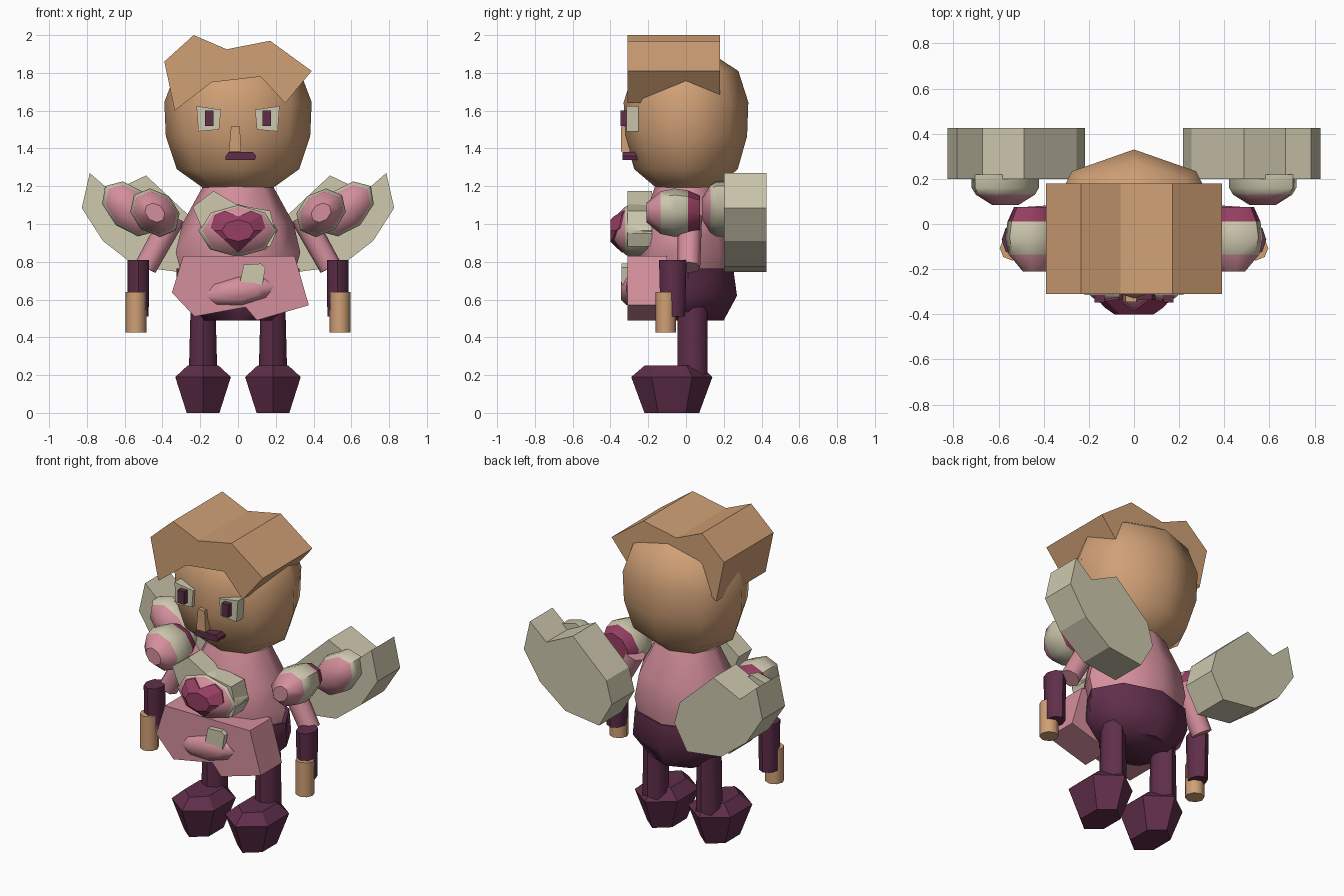
import bpy, bmesh, math
from mathutils import Matrix, Vector

old = bpy.data.objects.get("Cube")
if old:
    bpy.data.objects.remove(old)


def material(name, *srgb):
    col = [((c / 255 + 0.055) / 1.055) ** 2.4 for c in srgb] + [1]
    m = bpy.data.materials.new(name)
    m.use_nodes = True
    m.diffuse_color = col
    m.node_tree.nodes["Principled BSDF"].inputs["Base Color"].default_value = col
    return m


SKIN = material("tan", 208, 160, 118)
PINK = material("pink", 212, 143, 156)
CREAM = material("cream", 206, 200, 174)
PLUM = material("plum", 95, 46, 74)
BERRY = material("berry", 150, 62, 98)


def finish(name, bm, mats, smooth):
    bmesh.ops.recalc_face_normals(bm, faces=bm.faces)
    me = bpy.data.meshes.new(name)
    bm.to_mesh(me)
    bm.free()
    for m in mats:
        me.materials.append(m)
    ob = bpy.data.objects.new(name, me)
    bpy.context.collection.objects.link(ob)
    if smooth:
        bpy.ops.object.select_all(action='DESELECT')
        ob.select_set(True)
        bpy.context.view_layer.objects.active = ob
        bpy.ops.object.shade_smooth_by_angle(angle=math.radians(50))
    return ob


def loft(name, rings, mats, sides=8, mat=Matrix(), bands=None, smooth=True, turn=0):
    """Stack rings (height, y offset, x radius, y radius); bands gives a material per strip."""
    bm = bmesh.new()
    loops = []
    for h, oy, rx, ry in rings:
        angles = [turn + math.tau * i / sides for i in range(sides)]
        loops.append([bm.verts.new(mat @ Vector((rx * math.cos(a), oy + ry * math.sin(a), h)))
                      for a in angles])
    bands = bands or [0] * (len(rings) - 1)
    for lo, hi, band in zip(loops, loops[1:], bands):
        for i in range(sides):
            j = (i + 1) % sides
            bm.faces.new((lo[i], lo[j], hi[j], hi[i])).material_index = band
    bm.faces.new(loops[0]).material_index = bands[0]
    bm.faces.new(loops[-1]).material_index = bands[-1]
    return finish(name, bm, mats, smooth)


def prism(name, pts, front, back, mat, side=1):
    """Extrude an x-z outline between two depths."""
    bm = bmesh.new()
    face = bm.faces.new([bm.verts.new((side * x, front, z)) for x, z in pts])
    ext = bmesh.ops.extrude_face_region(bm, geom=[face])
    new = [v for v in ext["geom"] if isinstance(v, bmesh.types.BMVert)]
    bmesh.ops.translate(bm, verts=new, vec=(0, back - front, 0))
    return finish(name, bm, [mat], False)


def forward(x, z, tilt):
    """Frame whose local z points to the front, rolled by tilt degrees."""
    return (Matrix.Translation((x, 0, z)) @ Matrix.Rotation(math.radians(-tilt), 4, 'Y')
            @ Matrix.Rotation(math.pi / 2, 4, 'X'))


def dome(steps, rx, rz):
    return [(h, 0, rx * s, rz * s) for h, s in steps]


# Head and hair
loft("head", [(z, 0, .39 * s, .33 * s) for z, s in
              ((1.17, .4), (1.29, .83), (1.465, .98), (1.645, 1), (1.81, .84), (1.9, .42))], [SKIN])
prism("hair", [(-.39, 1.86), (-.235, 2), (-.06, 1.925), (.17, 1.97), (.39, 1.81), (.25, 1.64),
               (.12, 1.78), (-.14, 1.75), (-.335, 1.6)], -.31, .18, SKIN)

# Face
prism("nose", [(-.048, 1.385), (.016, 1.385), (.01, 1.517), (-.037, 1.517)], -.345, -.28, SKIN)
prism("mouth", [(-.065, 1.34), (.09, 1.34), (.095, 1.36), (.08, 1.38), (-.05, 1.38), (-.065, 1.36)],
      -.336, -.25, PLUM)

# Torso, shorts and skirt panel
loft("torso", [(.74, 0, .3, .24), (.85, 0, .33, .25), (1, 0, .295, .235), (1.21, 0, .18, .16)], [PINK])
loft("shorts", [(.49, .01, .2, .19), (.62, .01, .33, .26), (.765, .01, .325, .24)], [PLUM])
prism("skirt_panel", [(-.29, .83), (.3, .83), (.375, .57), (.1, .49), (.04, .56), (-.23, .51), (-.35, .637)],
      -.31, -.1, PINK)
loft("skirt_bow", dome(((.25, 1), (.315, 1), (.345, .6)), .185, .075), [PINK],
     mat=forward(.01, .645, 8))
prism("skirt_gem", [(.01, .69), (.13, .68), (.145, .77), (.12, .79), (.03, .785)], -.342, -.28, CREAM)

# Chest brooch with an inlaid heart
prism("brooch_ribbon", [(-.24, 1.09), (-.13, 1.175), (0, 1.1), (.17, 1.07), (.2, .95), (.17, .88),
                        (-.15, .88)], -.31, -.18, CREAM)
steps = ((.18, .95), (.3, 1), (.322, .9), (.395, .4))
at = forward(0, .965, 0)
loft("chest_brooch", dome(steps, .21, .14), [CREAM, PINK], mat=at, bands=[0, 0, 1])
cutter = loft("heart_cutter", dome([(h + .006, s) for h, s in steps], .213, .143), [BERRY], mat=at,
              smooth=False)
cutter.hide_render = True
half = [(.07, 1.07), (.125, 1.045), (.145, .98)]
outline = [(0, 1.04)] + half + [(0, .85)] + [(-x, z) for x, z in reversed(half)]
heart = prism("heart", outline, -.45, -.31, BERRY)
mod = heart.modifiers.new("inlay", 'BOOLEAN')
mod.operation, mod.solver, mod.object = 'INTERSECT', 'EXACT', cutter
bpy.context.view_layer.objects.active = heart
bpy.ops.object.modifier_apply(modifier=mod.name)
bpy.data.objects.remove(cutter)

# Paired parts
for s, tag in ((1, "left"), (-1, "right")):
    prism(tag + "_eye_white", [(.09, 1.605), (.22, 1.625), (.21, 1.49), (.1, 1.5)], -.315, -.24, CREAM, s)
    prism(tag + "_pupil", [(.13, 1.52), (.175, 1.52), (.175, 1.6), (.13, 1.6)], -.348, -.26, PLUM, s)

    # Wing with its padded boss
    prism(tag + "_wing", [(.217, .9), (.255, 1.04), (.487, 1.257), (.67, 1.17), (.785, 1.27), (.827, 1.085),
                          (.715, .91), (.54, .775), (.305, .745)], .2, .425, CREAM, s)
    loft(tag + "_wing_boss", dome(((-.22, 1), (-.16, 1), (-.13, .88), (-.085, .4)), .18, .115),
         [CREAM, PINK], mat=forward(s * .57, 1.08, s * 42), bands=[0, 0, 1])

    # Shoulder pad: berry back, cream middle, pink front
    loft(tag + "_shoulder_pad", dome(((-.075, .7), (-.01, .92), (.06, 1), (.135, .88), (.21, .4)), .145, .115),
         [BERRY, CREAM, PINK], mat=forward(s * .44, 1.06, s * 40), bands=[0, 1, 1, 2])

    # Arm
    top, low = Vector((s * .34, .02, 1.04)), Vector((s * .49, .015, .77))
    axis = low - top
    aim = Matrix.Translation(top) @ axis.to_track_quat('Z', 'Y').to_matrix().to_4x4()
    loft(tag + "_upper_arm", [(0, 0, .065, .065), (axis.length, 0, .06, .06)], [PINK], mat=aim)
    loft(tag + "_forearm", [(.51, 0, .055, .065), (.81, 0, .058, .073)], [PLUM],
         mat=Matrix.Translation((s * .528, -.07, 0)))
    loft(tag + "_hand", [(.425, 0, .055, .055), (.64, 0, .055, .055)], [SKIN],
         mat=Matrix.Translation((s * .54, -.107, 0)))

    # Leg and shoe
    place = Matrix.Translation((s * .185, 0, 0))
    loft(tag + "_leg", [(.18, .035, .076, .08), (.56, .035, .066, .08)], [PLUM], mat=place)
    loft(tag + "_shoe", [(0, -.075, .1, .145), (.19, -.075, .17, .215), (.25, -.07, .095, .15)], [PLUM],
         sides=6, mat=place, smooth=False, turn=math.pi / 2)
